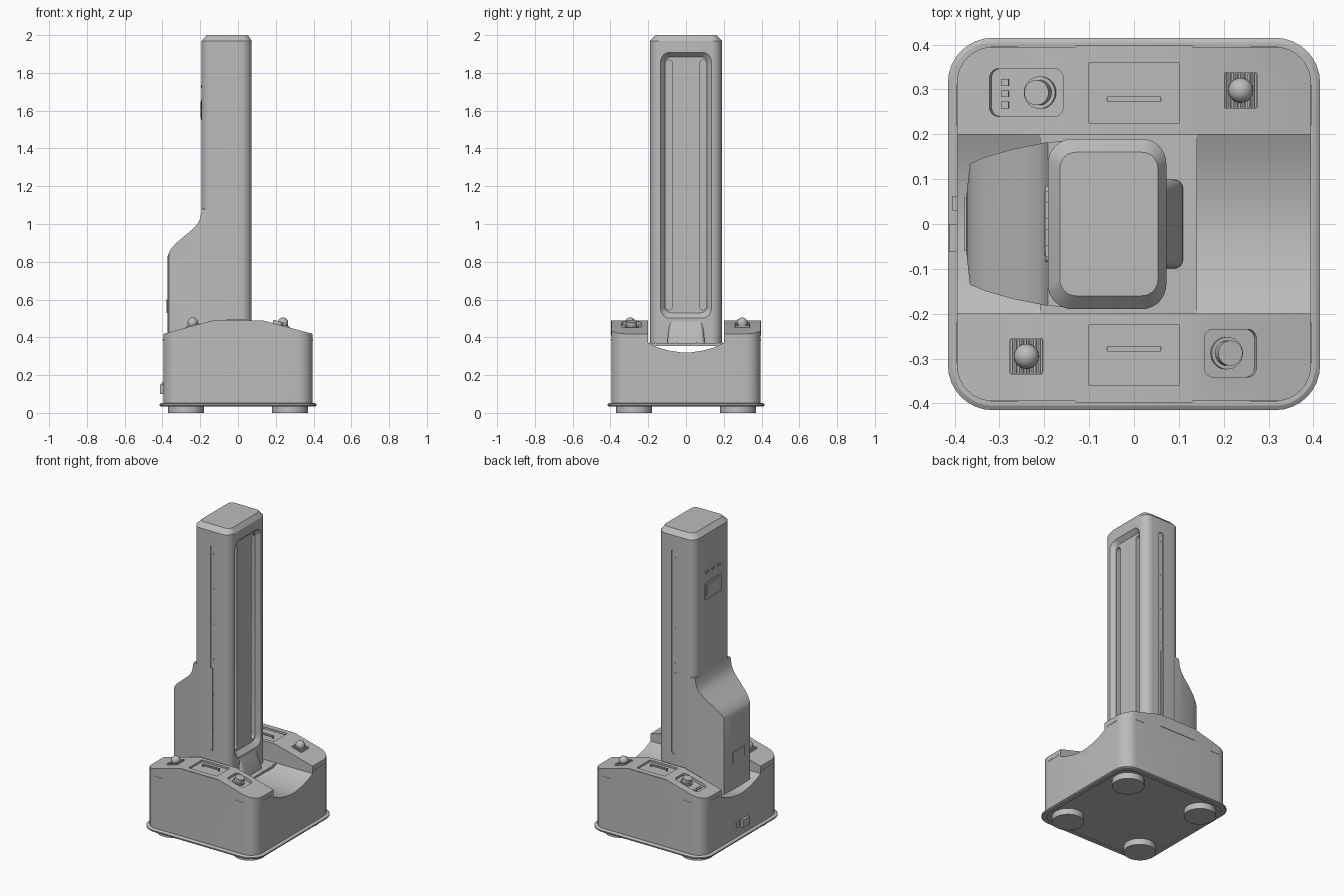
import bpy
import bmesh
import math

if "Cube" in bpy.data.objects:
    bpy.data.objects.remove(bpy.data.objects["Cube"])

grey = bpy.data.materials.new("shell grey")
grey.use_nodes = True
grey.diffuse_color = (0.5, 0.5, 0.5, 1)
grey.node_tree.nodes["Principled BSDF"].inputs["Base Color"].default_value = (0.5, 0.5, 0.5, 1)


def finish(name, bm):
    bmesh.ops.recalc_face_normals(bm, faces=bm.faces)
    mesh = bpy.data.meshes.new(name)
    bm.to_mesh(mesh)
    bm.free()
    mesh.materials.append(grey)
    ob = bpy.data.objects.new(name, mesh)
    bpy.context.collection.objects.link(ob)
    return ob


def rounded(u0, u1, v0, v1, r, n=8):
    """Rounded rectangle outline."""
    pts = []
    for k, (u, v) in enumerate([(u1 - r, v1 - r), (u0 + r, v1 - r),
                                (u0 + r, v0 + r), (u1 - r, v0 + r)]):
        for i in range(n + 1):
            a = math.pi / 2 * (k + i / n)
            pts.append((u + r * math.cos(a), v + r * math.sin(a)))
    return pts


def loft(name, rings, axis="z"):
    """Solid through matching outlines, each given as (outline, position on axis)."""
    place = {"x": lambda u, v, w: (w, u, v), "y": lambda u, v, w: (u, w, v),
             "z": lambda u, v, w: (u, v, w)}[axis]
    bm = bmesh.new()
    loops = [[bm.verts.new(place(u, v, w)) for u, v in pts] for pts, w in rings]
    for a, b in zip(loops, loops[1:]):
        for i in range(len(a)):
            j = (i + 1) % len(a)
            bm.faces.new((a[i], a[j], b[j], b[i]))
    bm.faces.new(loops[0])
    bm.faces.new(loops[-1])
    return finish(name, bm)


def prism(name, pts, a, b, axis="z"):
    return loft(name, [(pts, a), (pts, b)], axis)


def box(name, x0, x1, y0, y1, z0, z1):
    return prism(name, [(x0, y0), (x1, y0), (x1, y1), (x0, y1)], z0, z1)


def cylinder(name, x, y, r, z0, z1, n=32):
    return prism(name, rounded(x - r, x + r, y - r, y + r, r * 0.999, n // 4), z0, z1)


def combine(target, tool, operation="DIFFERENCE"):
    mod = target.modifiers.new("cut", "BOOLEAN")
    mod.operation, mod.object, mod.solver = operation, tool, "EXACT"
    bpy.context.view_layer.update()
    bpy.context.view_layer.objects.active = target
    bpy.ops.object.modifier_apply(modifier=mod.name)
    bpy.data.objects.remove(tool)


SLOPE = math.atan(0.27)


def deck_z(x):
    return 0.49 - 0.27 * max(0, abs(x) - 0.13)


def on_deck(ob, x, y):
    """Stand a part built at the origin on the sloping deck."""
    ob.location = (x, y, deck_z(x))
    ob.rotation_euler.y = math.copysign(SLOPE, x)
    return ob


# Base body: rounded plan trimmed by the sloping deck line
base = prism("base_body", rounded(-0.395, 0.395, -0.395, 0.395, 0.08), 0.04, 0.6)
deck = [(-0.5, 0), (0.5, 0), (0.5, deck_z(0.5)), (0.13, 0.49), (-0.13, 0.49), (-0.5, deck_z(0.5))]
combine(base, prism("deck_trim", deck, -0.5, 0.5, "y"), "INTERSECT")

# Channel running through the base
half = [(0.2, 0.7), (0.2, 0.37), (0.15, 0.347), (0.09, 0.33), (0.025, 0.32)]
channel = half + [(-y, z) for y, z in reversed(half)]
combine(base, prism("channel_cut", channel, -0.6, 0.6, "x"))

# Bumper lip with a recessed underside
outer = rounded(-0.415, 0.415, -0.415, 0.415, 0.1)
lip = loft("bumper_lip", [(rounded(-0.41, 0.41, -0.41, 0.41, 0.095), 0.035), (outer, 0.04),
                          (outer, 0.047), (rounded(-0.405, 0.405, -0.405, 0.405, 0.09), 0.053)])
combine(lip, prism("underside_cut", rounded(-0.385, 0.385, -0.385, 0.385, 0.075), 0, 0.045))

# Drum feet
for x in (-0.275, 0.275):
    for y in (-0.275, 0.275):
        cylinder("drum_foot", x, y, 0.095, 0, 0.046)

# Side hatches, handles and deck seams
for s in (-1, 1):
    tray = sorted((s * 0.225, s * 0.36))
    combine(base, box("hatch_cut", -0.1, 0.1, *tray, 0.478, 0.6))
    box("hatch_handle", -0.06, 0.06, s * 0.278 - 0.006, s * 0.278 + 0.006, 0.488, 0.496)
    for x in (-0.057, 0.057):
        cylinder("handle_post", x, s * 0.278, 0.005, 0.476, 0.49, 12)
    box("side_hatch", -0.13, 0.13, *sorted((s * 0.39, s * 0.398)), 0.41, 0.488)
    for e in (-1, 1):
        box("side_slot", *sorted((e * 0.26, e * 0.32)), *sorted((s * 0.39, s * 0.397)), 0.384, 0.39)
        box("end_slot", *sorted((e * 0.39, e * 0.397)), *sorted((s * 0.22, s * 0.31)), 0.384, 0.39)

# Control panels sunk in the deck, each with a push button
for x, y, w, bx in ((-0.24, 0.293, 0.085, 0.028), (0.215, -0.288, 0.06, -0.005)):
    cut = on_deck(prism("panel_cut", rounded(-w, w, -0.053, 0.053, 0.02), -0.018, 0.1), x, y)
    combine(base, cut)
    on_deck(cylinder("button_collar", bx, 0, 0.036, -0.02, -0.008), x, y)
    on_deck(cylinder("push_button", bx, 0, 0.028, -0.02, 0.018), x, y)
for i in range(3):
    on_deck(box("panel_switch", -0.062, -0.045, -0.035 + 0.025 * i, -0.02 + 0.025 * i,
                -0.02, -0.012), -0.24, 0.293)

# Dome beacons on ribbed square mounts
for x, y in ((0.238, 0.298), (-0.24, -0.295)):
    on_deck(prism("beacon_mount", rounded(-0.038, 0.038, -0.041, 0.041, 0.006, 3), -0.01, 0.004), x, y)
    for i in range(9):
        off = -0.032 + 0.008 * i
        on_deck(box("mount_rib", off - 0.002, off + 0.002, -0.038, 0.038, 0.003, 0.008), x, y)
    cylinder("beacon_stem", x, y, 0.026, 0.45, 0.478)
    bm = bmesh.new()
    bmesh.ops.create_uvsphere(bm, u_segments=24, v_segments=12, radius=0.028)
    finish("beacon_dome", bm).location = (x, y, 0.477)

# Tower column with a chamfered cap
section = rounded(-0.192, 0.072, -0.19, 0.19, 0.055)
column = loft("tower_column", [(section, 0.355), (section, 1.97),
                               (rounded(-0.165, 0.053, -0.16, 0.16, 0.035), 2.0)])

# Tall recess with two slots on the +x side, shallow grooves on the flanks
combine(column, loft("recess_cut", [(rounded(-0.112, 0.112, 0.53, 1.885, 0.035), 0.045),
                                    (rounded(-0.135, 0.135, 0.5, 1.91, 0.05), 0.073),
                                    (rounded(-0.136, 0.136, 0.499, 1.911, 0.05), 0.1)], "x"))
for s in (-1, 1):
    slot = rounded(s * 0.09 - 0.018, s * 0.09 + 0.018, 0.545, 1.868, 0.0175, 5)
    combine(column, prism("slot_cut", slot, 0.01, 0.06, "x"))
    groove = rounded(-0.066, -0.03, 0.55, 1.88, 0.0175, 5)
    combine(column, prism("groove_cut", groove, s * 0.184, s * 0.25, "y"))
    for i in range(6):
        stud = rounded(-0.052, -0.044, 0.68 + 0.228 * i, 0.688 + 0.228 * i, 0.0038, 3)
        prism("groove_stud", stud, s * 0.18, s * 0.186, "y")

# Rear hump: bowed plan trimmed by the shoulder profile
side = [(-0.05, 0.188), (-0.13, 0.188), (-0.2, 0.181), (-0.27, 0.167), (-0.33, 0.15), (-0.366, 0.135),
        (-0.374, 0.06)]
plan = side + [(x, -y) for x, y in reversed(side)]
hump = prism("rear_hump", plan, 0.355, 1.2)
shoulder = [(0, 0.3), (-0.5, 0.3), (-0.5, 0.8), (-0.376, 0.8), (-0.372, 0.83), (-0.36, 0.86), (-0.335, 0.892),
            (-0.285, 0.935), (-0.24, 0.973), (-0.215, 1.0), (-0.2, 1.03), (-0.192, 1.08), (0, 1.08)]
combine(hump, prism("shoulder_trim", shoulder, -0.3, 0.3, "y"), "INTERSECT")

# Rear service panels and dock connector
prism("rear_display_frame", rounded(-0.085, 0.085, 1.55, 1.66, 0.012, 4), -0.197, -0.18, "x")
prism("rear_display", rounded(-0.07, 0.07, 1.565, 1.645, 0.01, 4), -0.199, -0.19, "x")
for y in (-0.06, 0, 0.06):
    box("rear_sensor", -0.197, -0.18, y - 0.012, y + 0.012, 1.72, 1.735)
box("rear_socket_panel", -0.378, -0.36, -0.06, 0.06, 0.53, 0.6)
box("dock_connector", -0.412, -0.38, -0.062, 0.0, 0.1, 0.15)
box("dock_switch", -0.405, -0.38, 0.03, 0.062, 0.12, 0.16)

# Tower mounting plate and flared foot
box("mounting_plate", -0.21, 0.14, -0.2, 0.2, 0.355, 0.37)
loft("tower_foot", [(rounded(0, 0.11, -0.1, 0.1, 0.02), 0.357), (rounded(0, 0.108, -0.098, 0.098, 0.02), 0.385),
                    (rounded(0, 0.07, -0.088, 0.088, 0.02), 0.49)])
for y in (-0.19, -0.16, -0.05, 0.06, 0.17, 0.19):
    cylinder("plate_bolt", 0.132, y, 0.004, 0.368, 0.373, 8)

# Smooth shading with sharp edges kept
bpy.ops.object.select_all(action="DESELECT")
for ob in bpy.context.view_layer.objects:
    if ob.type == "MESH" and grey.name in ob.data.materials:
        ob.select_set(True)
        bpy.context.view_layer.objects.active = ob
bpy.ops.object.shade_smooth_by_angle(angle=math.radians(30))
